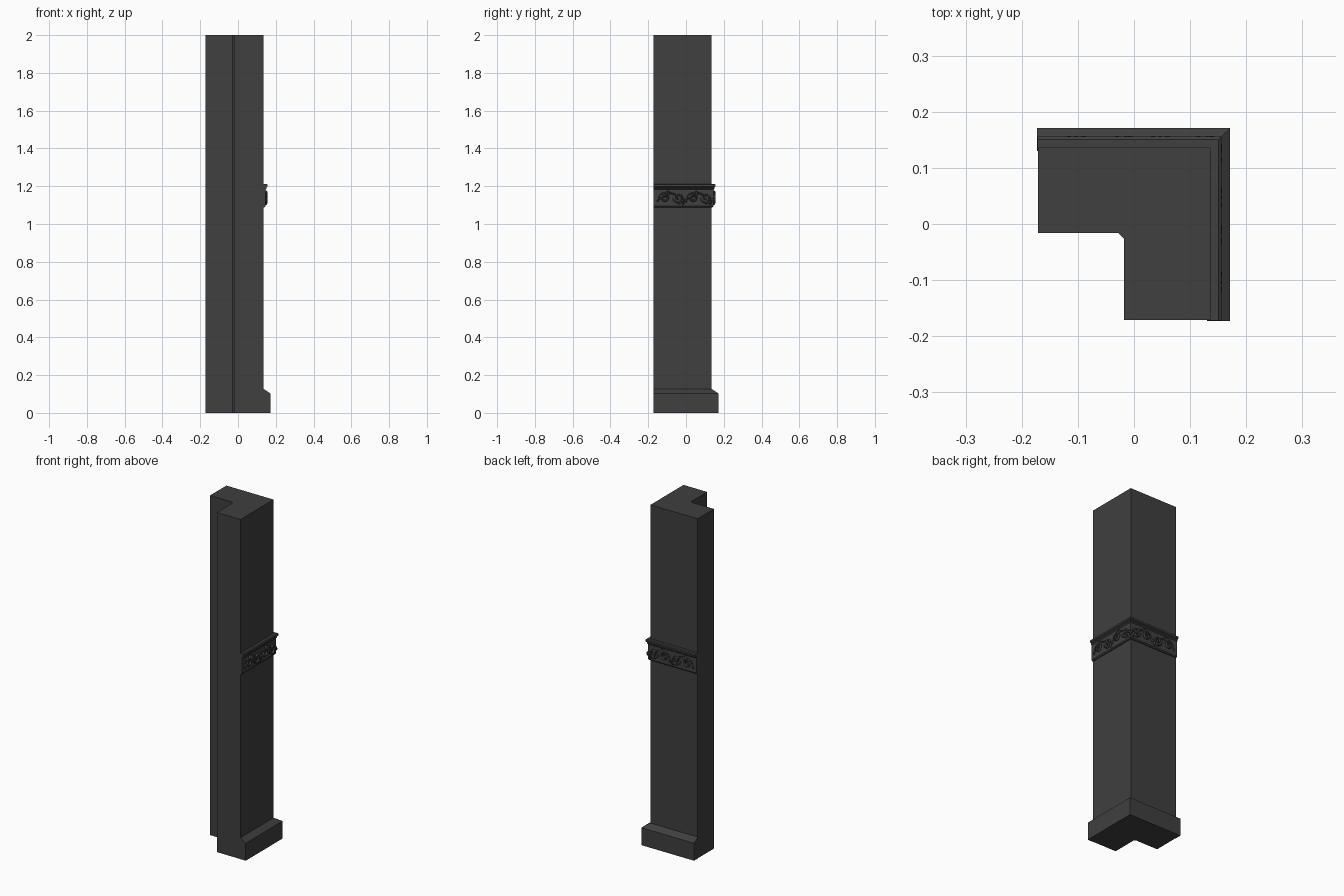
import bpy, bmesh, math
from mathutils import Vector

if "Cube" in bpy.data.objects:
    bpy.data.objects.remove(bpy.data.objects["Cube"])

END = -0.171     # open ends of both wings
FACE = 0.136     # outer faces of the shaft

dark = bpy.data.materials.new("dark_grey")
dark.diffuse_color = (0.05, 0.05, 0.05, 1)
dark.use_nodes = True
dark.node_tree.nodes["Principled BSDF"].inputs["Base Color"].default_value = dark.diffuse_color


def finish(bm, name):
    bmesh.ops.recalc_face_normals(bm, faces=bm.faces)
    me = bpy.data.meshes.new(name)
    bm.to_mesh(me)
    bm.free()
    ob = bpy.data.objects.new(name, me)
    me.materials.append(dark)
    bpy.context.collection.objects.link(ob)
    return ob


def corner_moulding(name, profile, end):
    """Sweep an (outward, z) profile round the outer corner with a mitre."""
    bm = bmesh.new()
    rings = [[bm.verts.new(p) for p in ring] for ring in (
        [(end, d, z) for d, z in profile],
        [(d, d, z) for d, z in profile],
        [(d, end, z) for d, z in profile])]
    n = len(profile)
    for a, b in zip(rings, rings[1:]):
        for i in range(n):
            j = (i + 1) % n
            bm.faces.new((a[i], a[j], b[j], b[i]))
    bm.faces.new(rings[0])
    bm.faces.new(rings[-1])
    return finish(bm, name)


# L-shaped shaft with a small bevel in the inner corner
bm = bmesh.new()
outline = [(END, FACE), (END, -0.016), (-0.028, -0.016), (-0.018, -0.026),
           (-0.018, END), (FACE, END), (FACE, FACE)]
f = bm.faces.new([bm.verts.new((x, y, 0)) for x, y in outline])
top = bmesh.ops.extrude_face_region(bm, geom=[f])
bmesh.ops.translate(bm, vec=(0, 0, 2),
                    verts=[v for v in top["geom"] if isinstance(v, bmesh.types.BMVert)])
finish(bm, "shaft")

# Plinth with sloping top
corner_moulding("plinth", [(0.13, 0), (0.171, 0), (0.171, 0.103),
                           (0.137, 0.126), (0.13, 0.126)], -0.1725)

# Carved band: backing panel, lower bead and upper lip in one profile
corner_moulding("band", [(0.13, 1.088), (0.141, 1.088), (0.146, 1.094), (0.146, 1.182),
                         (0.150, 1.187), (0.150, 1.194), (0.156, 1.198),
                         (0.156, 1.208), (0.151, 1.212), (0.13, 1.212)], -0.172)


def ridge(bm, path, width, height, place):
    """Tapered half-round ridge following a 2D path on the band face."""
    n, rings = len(path), []
    for i, p in enumerate(path):
        t = (path[min(i + 1, n - 1)] - path[max(i - 1, 0)]).normalized()
        side = Vector((-t.y, t.x))
        s = 0.12 + 0.88 * math.sin(math.pi * (0.05 + 0.9 * i / (n - 1))) ** 0.7
        ring = []
        for k in range(6):
            a = math.pi * k / 5
            q = p + side * width * s * math.cos(a)
            ring.append(bm.verts.new(place(q.x, q.y, 0.1455 + height * s * math.sin(a))))
        rings.append(ring)
    for a, b in zip(rings, rings[1:]):
        for k in range(6):
            bm.faces.new((a[k], a[(k + 1) % 6], b[(k + 1) % 6], b[k]))
    bm.faces.new(rings[0])
    bm.faces.new(rings[-1])


def scroll(cx, cz, radius, flip, turns=1.35):
    pts = []
    for i in range(22):
        t = i / 21
        a = math.pi + t * turns * math.tau
        r = radius * (1 - 0.85 * t)
        pts.append(Vector((cx + r * math.cos(a), cz + flip * r * math.sin(a))))
    return pts


def leaf(cx, cz, angle, length):
    d = Vector((math.cos(angle), math.sin(angle)))
    n = Vector((-d.y, d.x))
    return [Vector((cx, cz)) + d * length * t / 7 + n * 0.25 * length * math.sin(math.pi * t / 7)
            for t in range(8)]


# Foliage relief, mirrored onto both outer faces
for name, place in (("right_foliage", lambda u, z, d: (d, u, z)),
                    ("back_foliage", lambda u, z, d: (u, d, z))):
    bm = bmesh.new()
    for i, u in enumerate((-0.115, -0.04, 0.035, 0.105)):
        flip = 1 if i % 2 else -1
        ridge(bm, scroll(u, 1.138, 0.029, flip), 0.0055, 0.011, place)
        for angle, length in ((0.5, 0.040), (1.3, 0.036), (2.3, 0.034)):
            ridge(bm, leaf(u + 0.014, 1.138 - flip * 0.008, -flip * angle, length * 0.85),
                  0.006, 0.012, place)
        ridge(bm, leaf(u - 0.036, 1.138 + flip * 0.022, -flip * 0.7, 0.032),
              0.005, 0.009, place)
    ob = finish(bm, name)
    ob.data.shade_smooth()
